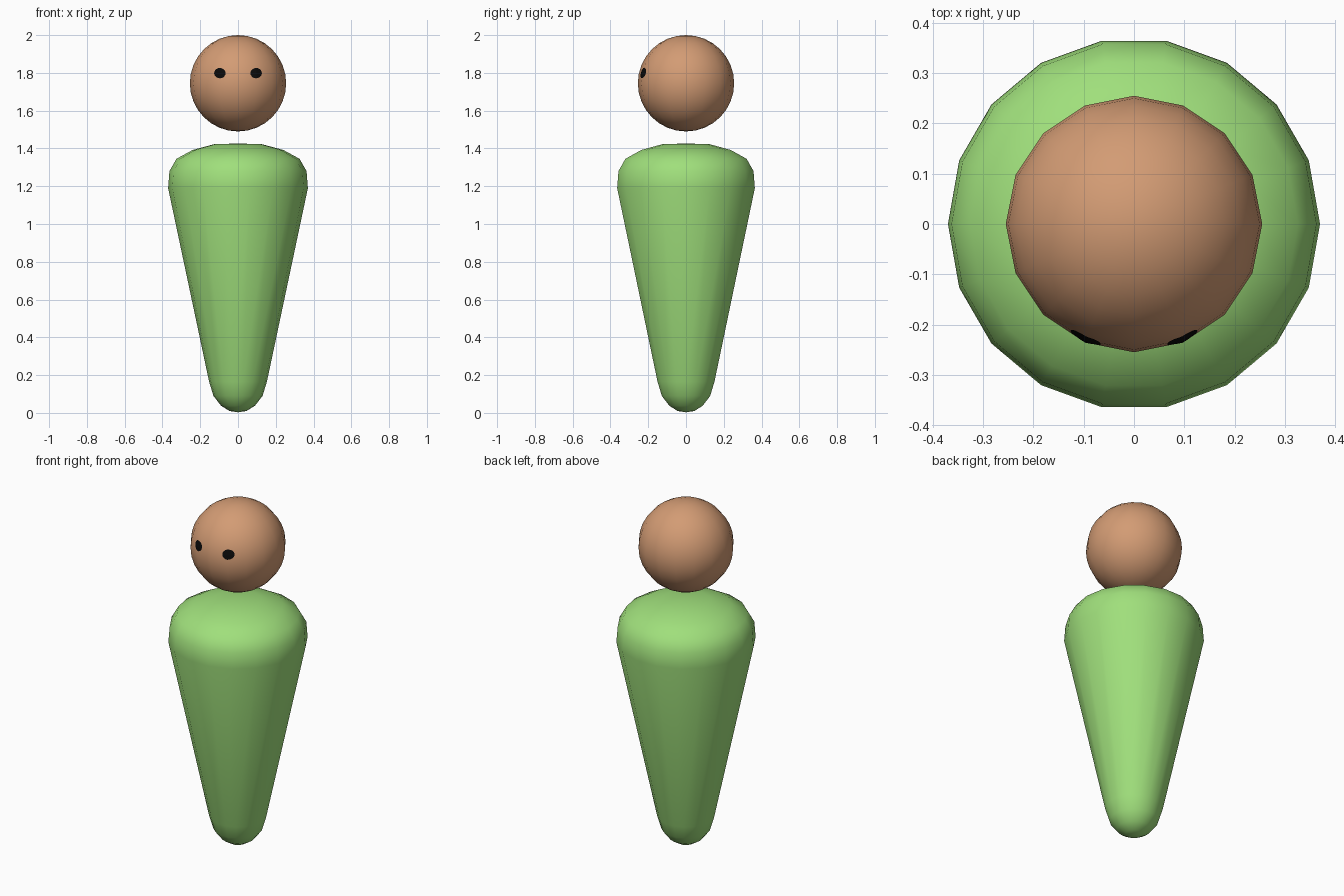
import bpy, bmesh, math

if "Cube" in bpy.data.objects:
    bpy.data.objects.remove(bpy.data.objects["Cube"])


def material(name, rgb):
    m = bpy.data.materials.new(name)
    m.diffuse_color = (*rgb, 1)
    m.use_nodes = True
    m.node_tree.nodes["Principled BSDF"].inputs["Base Color"].default_value = m.diffuse_color
    return m


green = material("light green", (0.35, 0.74, 0.20))
skin = material("tan skin", (0.65, 0.33, 0.175))
black = material("black", (0.003, 0.003, 0.003))


def lathe(name, profile, segments, mat):
    """Revolve (radius, z) points about z; a zero radius gives a pole."""
    bm = bmesh.new()
    rings = []
    for r, z in profile:
        n = segments if r > 0 else 1
        rings.append([bm.verts.new((r * math.cos(2 * math.pi * i / segments),
                                    r * math.sin(2 * math.pi * i / segments), z))
                      for i in range(n)])
    for a, b in zip(rings, rings[1:]):
        for i in range(segments):
            j = (i + 1) % segments
            loop = [a[i % len(a)], a[j % len(a)], b[j % len(b)], b[i % len(b)]]
            bm.faces.new(list(dict.fromkeys(loop)))
    me = bpy.data.meshes.new(name)
    bm.to_mesh(me)
    bm.free()
    me.materials.append(mat)
    me.shade_smooth()
    ob = bpy.data.objects.new(name, me)
    bpy.context.collection.objects.link(ob)
    return ob


# Tapered body with rounded foot and shoulders
lathe("body", [(0, 0.003), (0.045, 0.01), (0.09, 0.038), (0.13, 0.09),
               (0.153, 0.165), (0.37, 1.19), (0.363, 1.28), (0.326, 1.345),
               (0.24, 1.392), (0.125, 1.423), (0, 1.426)], 18, green)

# Floating round head
R, HEAD_Z, RINGS = 0.255, 1.745, 16
head_profile = [(R * math.sin(math.pi * k / RINGS) if 0 < k < RINGS else 0,
                 HEAD_Z - R * math.cos(math.pi * k / RINGS))
                for k in range(RINGS + 1)]
head = lathe("head", head_profile, 16, skin)

# Eyes: flat discs wrapped onto the face
for side, label in ((-1, "left_eye"), (1, "right_eye")):
    eye = lathe(label, [(k * 0.006, 0) for k in range(6)], 20, black)
    for v in eye.data.vertices:
        x, y, _ = v.co
        v.co = (side * 0.095 + x, -0.4, 1.798 + y * 0.9)
    eye.data.flip_normals() if eye.data.polygons[0].normal.y > 0 else None
    wrap = eye.modifiers.new("wrap", 'SHRINKWRAP')
    wrap.target = head
    wrap.wrap_method = 'PROJECT'
    wrap.use_project_y = True
    wrap.use_positive_direction = True
    wrap.wrap_mode = 'ABOVE_SURFACE'
    wrap.offset = 0.003
